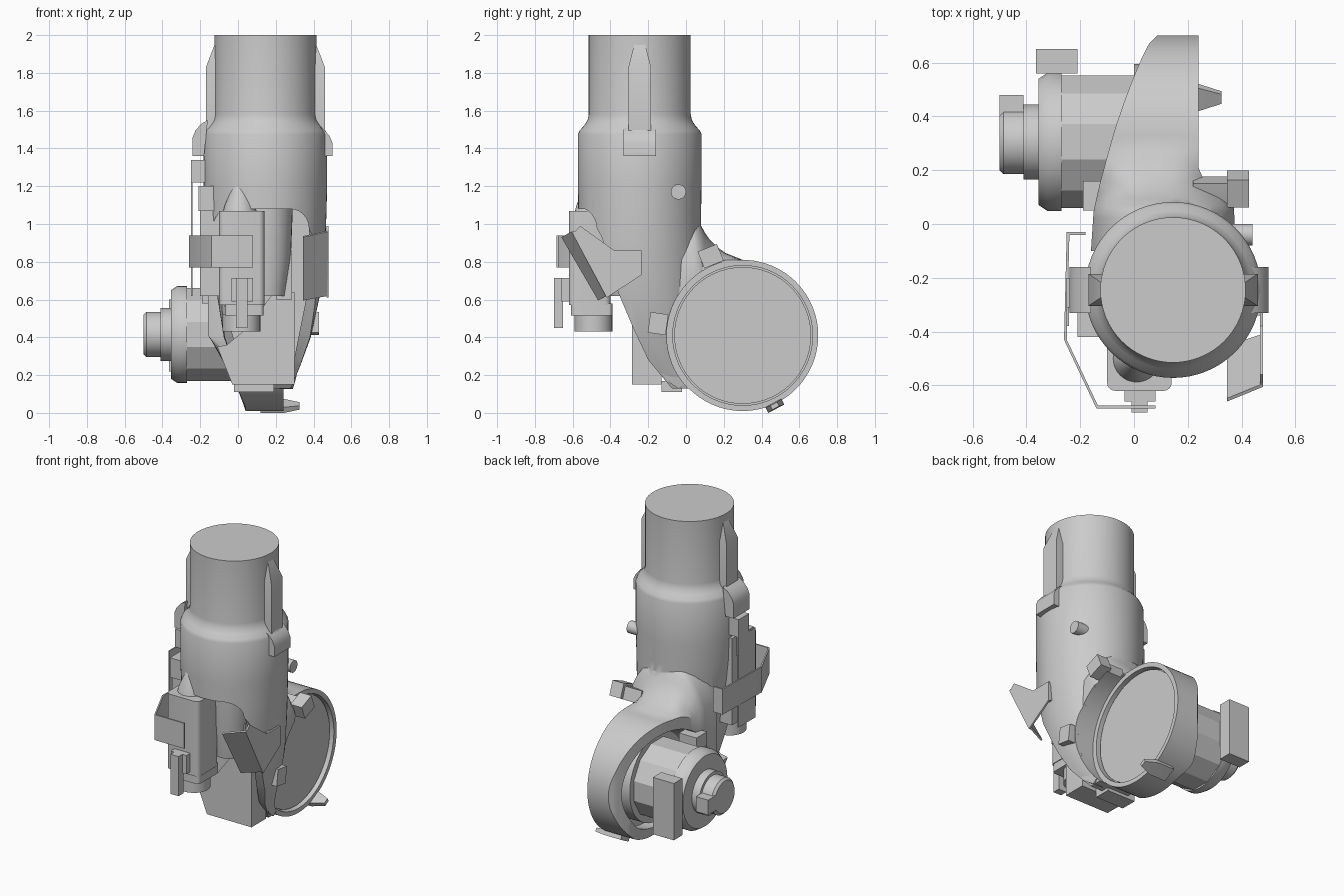
import bpy, bmesh, math
from math import sin, cos, pi
from mathutils import Vector

if "Cube" in bpy.data.objects:
    bpy.data.objects.remove(bpy.data.objects["Cube"])


def finish(name, bm, angle=35):
    bmesh.ops.recalc_face_normals(bm, faces=bm.faces)
    me = bpy.data.meshes.new(name)
    bm.to_mesh(me)
    bm.free()
    ob = bpy.data.objects.new(name, me)
    bpy.context.collection.objects.link(ob)
    bpy.ops.object.select_all(action='DESELECT')
    ob.select_set(True)
    bpy.context.view_layer.objects.active = ob
    bpy.ops.object.shade_smooth_by_angle(angle=math.radians(angle))
    return ob


def loft(name, rings, angle=35):
    bm = bmesh.new()
    vs = [[bm.verts.new(p) for p in r] for r in rings]
    n = len(vs[0])
    for a, b in zip(vs, vs[1:]):
        for i in range(n):
            bm.faces.new((a[i], a[(i + 1) % n], b[(i + 1) % n], b[i]))
    bm.faces.new(vs[0])
    bm.faces.new(vs[-1])
    return finish(name, bm, angle)


def prism(name, pts, axis, a, b):
    def put(p, t):
        return {'x': (t, p[0], p[1]), 'y': (p[0], t, p[1]), 'z': (p[0], p[1], t)}[axis]
    return loft(name, [[put(p, t) for p in pts] for t in (a, b)])


def box(name, x0, x1, y0, y1, z0, z1):
    return prism(name, [(x0, y0), (x1, y0), (x1, y1), (x0, y1)], 'z', z0, z1)


def lathe_x(name, y, z, prof, n=48, angle=35):
    # prof: (x, radius) along the x axis
    return loft(name, [[(x, y + r * cos(2 * pi * (i + .5) / n), z + r * sin(2 * pi * (i + .5) / n))
                        for i in range(n)] for x, r in prof], angle)


def lathe_z(name, x, y, prof, n=32):
    return loft(name, [[(x + r * cos(2 * pi * i / n), y + r * sin(2 * pi * i / n), z)
                        for i in range(n)] for z, r in prof])


def boolean(ob, other, op='DIFFERENCE'):
    m = ob.modifiers.new('bool', 'BOOLEAN')
    m.operation, m.object, m.solver = op, other, 'EXACT'
    bpy.context.view_layer.objects.active = ob
    bpy.ops.object.modifier_apply(modifier=m.name)
    bpy.data.objects.remove(other)


def interp(pts, t):
    for (a, va), (b, vb) in zip(pts, pts[1:]):
        if t <= b:
            return va + (vb - va) * max(0, (t - a) / (b - a))
    return pts[-1][1]


CX, CY = .145, -.245   # neck axis
DY, DZ = .30, .41      # drum axis

# neck and cowl: z, x min, x max, y min, y max
rows = [(z, CX - r, CX + r, CY - r, CY + r) for z, r in
        ((2, .27), (1.58, .27), (1.55, .276), (1.52, .295), (1.495, .318), (1.475, .327), (1.2, .327))]
rows += [(1.05, -.177, .468, -.57, .08), (.9, -.16, .463, -.57, .08), (.65, -.115, .44, -.55, .08),
         (.4, -.075, .385, -.5, .1), (.25, -.02, .33, -.42, .12), (.13, .03, .28, -.3, .2)]
N = 64
body = loft('neck_housing', [[((a + b) / 2 + (b - a) / 2 * cos(2 * pi * i / N),
                               (c + d) / 2 + (d - c) / 2 * sin(2 * pi * i / N), z) for i in range(N)]
                             for z, a, b, c, d in rows])
# slanted front and hollow inside
boolean(body, prism('front_cut', [(-.8, 1.08), (-.57, 1.08), (-.5, 1.02), (-.45, .94), (-.42, .85), (-.36, .64),
                                  (-.28, .45), (-.2, .28), (-.05, .1), (-.05, -.1), (-.8, -.1)], 'x', -.5, .7))
arch = [(.03, .2), (.28, .2), (.36, .6), (.375, .93)]
arch += [(.275 + .1 * cos(t * pi / 12), .98 + .1 * sin(t * pi / 12)) for t in range(7)]
arch += [(-.04 + .09 * cos(t * pi / 12), .99 + .09 * sin(t * pi / 12)) for t in range(6, 13)]
arch += [(-.08, .6)]
boolean(body, prism('front_cavity', arch, 'y', -.8, -.2))

# drum, lofted along y with a sloping left side and a fillet up to the neck
rings = []
for k in range(41):
    t = .04 + (pi - .08) * k / 40
    y = DY - .4 * cos(t)
    h = .4 * sin(t)
    top = DZ + h
    if y < .3:
        top = max(top, interp([(-.1, 1.1), (.06, 1.03), (.09, .97), (.13, .91), (.2, .85), (.3, .81)], y))
    drop = interp([(-.1, .3), (.08, .2), (.2, .04), (.3, 0)], y)
    x0 = interp([(-.1, -.16), (.05, -.15), (.15, -.127), (.25, -.1), (.35, -.072), (.45, -.038), (.55, -.0),
                 (.62, .03), (.67, .055), (.7, .085)], y)
    x1 = interp([(-.1, .38), (.08, .37), (.11, .34), (.15, .27), (.2, .24)], y)
    # lower left side leans towards the right
    low = max(x0, .04 - .15 * max(0, (DZ - h) - .03) / .35)
    ring = [(x0, y, DZ), (low, y, DZ - h), (x1, y, DZ - h)]
    for i in range(13):
        u = 1 - i / 6
        ring.append(((x0 + x1) / 2 + u * (x1 - x0) / 2, y, top - drop * abs(u) ** 3))
    rings.append(ring)
boolean(body, loft('drum', rings), 'UNION')
boolean(body, lathe_x('right_clear', DY, DZ, [(.24, .402), (.8, .402)], 96))
boolean(body, lathe_x('right_recess', DY, DZ, [(.19, .37), (.8, .37)], 96))
boolean(body, lathe_x('left_recess', DY, DZ, [(-.8, .33), (.1, .33)], 96))
bpy.context.view_layer.objects.active = body
body.select_set(True)
bpy.ops.object.shade_smooth_by_angle(angle=math.radians(30))
lathe_x('drum_face', DY, DZ, [(.15, .362), (.215, .362)], 96)

# flange band on the front half of the drum, right side
band = []
for k in range(25):
    q = math.radians(108 + 112 * k / 24)
    xo = .36 - .07 * max(0, (k - 14) / 10)
    ro = .485 - .045 * max(0, (k - 18) / 6) ** 2
    band.append([(x, DY + r * cos(q), DZ + r * sin(q)) for x, r in
                 ((.22, .402), (xo, .402), (xo, ro), (.22, ro))])
loft('drum_band', band)

# motor on the left of the drum
lathe_x('motor_body', .305, .415, [(.16, .255), (-.27, .255)], 12, 20)
lathe_x('motor_seat', .305, .415, [(.16, .29), (.0, .29)])
lathe_x('motor_flange', .305, .415, [(-.27, .258), (-.32, .258), (-.355, .235), (-.355, .1)])
lathe_x('motor_collar', .305, .415, [(-.35, .14), (-.41, .14)])
lathe_x('motor_cap', .305, .415, [(-.4, .12), (-.485, .12), (-.5, .105)])
box('motor_terminal', -.365, -.21, .56, .65, .22, .6)
box('cap_tab', -.5, -.41, .38, .48, .36, .46)
box('motor_bracket', -.19, -.06, .05, .16, .58, .67)

# ribs and clips on both sides of the neck
for side, s, shift in (('right', 1, 0), ('left', -1, -.03)):
    loft(side + '_rib', [[(CX + s * (x - CX), CY + y, z) for x, y in ((.36, -w), (o, -w), (o, w), (.36, w))]
                         for z, o, w in ((1.47, .46, .06), (1.83, .46, .06), (1.955, .412, .028))])
    clip = [(.42, 1.52), (.455, 1.5), (.485, 1.465), (.5, 1.43), (.5, 1.36), (.44, 1.36)]
    prism(side + '_clip', [(CX + s * (x - CX) + shift, z - shift) if z > 1.4 else (CX + s * (x - CX) + shift, z)
                           for x, z in clip], 'y', -.33, -.16)
lathe_x('neck_peg', -.04, 1.17, [(.3, .04), (.44, .04)], 24)


# tabs round the drum edge
def radial(deg):
    a = math.radians(deg)
    return Vector((0, cos(a), sin(a))), Vector((0, -sin(a), cos(a)))


for name, deg in (('upper_tab', 112), ('front_tab', 172)):
    d, t = radial(deg)
    c = Vector((0, DY, DZ))
    loft(name, [[c + d * r + t * w + Vector((x, 0, 0)) for r, w in
                 ((.405, -.055), (.5, -.055), (.5, .055), (.405, .055))] for x in (.345, .428)])
d, t = radial(28)
loft('bottom_fin', [[Vector((x, .47, .037)) + d * u + t * v for u, v in ((-w, -h), (w, -h), (w, h), (-w, h))]
                    for x, w, h in ((.12, .048, .017), (.24, .048, .017), (.325, .02, .012))])


# front canister
def rounded(x0, x1, y0, y1, r):
    return [(cx + r * cos(q), cy + r * sin(q)) for cx, cy, s in
            ((x1 - r, y1 - r, 0), (x0 + r, y1 - r, 1), (x0 + r, y0 + r, 2), (x1 - r, y0 + r, 3))
            for q in [(s + k / 4) * pi / 2 for k in range(5)]]


prism('canister', rounded(-.1, .14, -.62, -.4, .03), 'z', .57, 1.07)
prism('canister_base', rounded(-.07, .135, -.61, -.39, .02), 'z', .515, .58)
lathe_z('canister_foot', .018, -.49, [(.43, .1), (.52, .1)])
lathe_z('canister_cone', .01, -.5, [(1.06, .09), (1.1, .08), (1.23, .024), (1.25, .01)])
box('latch_block', -.035, .08, -.66, -.6, .59, .715)
box('latch_lever', -.01, .05, -.7, -.65, .45, .715)

# thin wraparound bracket
path = [(-.18, -.03), (-.25, -.03), (-.26, -.43), (-.14, -.685), (.08, -.685)]
inner = [(-.18, -.04), (-.24, -.04), (-.25, -.43), (-.134, -.675), (.08, -.675)]
prism('bracket_strap', path + inner[::-1], 'z', .77, .94)
box('bracket_plate', -.25, -.242, -.38, -.2, .62, 1.22)
box('side_panel', -.2, -.1, -.41, -.2, .62, 1.2)
box('side_block_upper', -.25, -.15, -.31, -.2, 1.22, 1.34)
box('side_block_middle', -.21, -.12, -.42, -.25, 1.07, 1.2)

# arrow shaped plate and slanted strip on the right
prism('arrow_plate', [(-.6, .95), (-.56, .99), (-.38, .86), (-.235, .86), (-.235, .73), (-.42, .61)], 'x', .468, .48)
quad = [Vector(p) for p in ((.345, -.66, .93), (.48, -.605, .96), (.48, -.42, .62), (.345, -.465, .595))]
loft('slanted_strip', [quad, [p + Vector((0, .012, .006)) for p in quad]])
box('arrow_mount', .4, .47, -.34, -.24, .74, .85)

# parts seen inside the front opening
lathe_z('inner_duct', .15, -.3, [(.62, .1), (.82, .13), (1.08, .14)])
box('inner_post', .2, .285, -.33, -.2, .6, .86)
prism('lower_panel', [(-.11, .35), (-.03, .15), (.3, .15), (.3, .64), (.19, .64), (.05, .45), (-.06, .36)],
      'y', -.285, -.13)
box('lower_step', -.02, .19, -.13, -.02, .11, .17)
